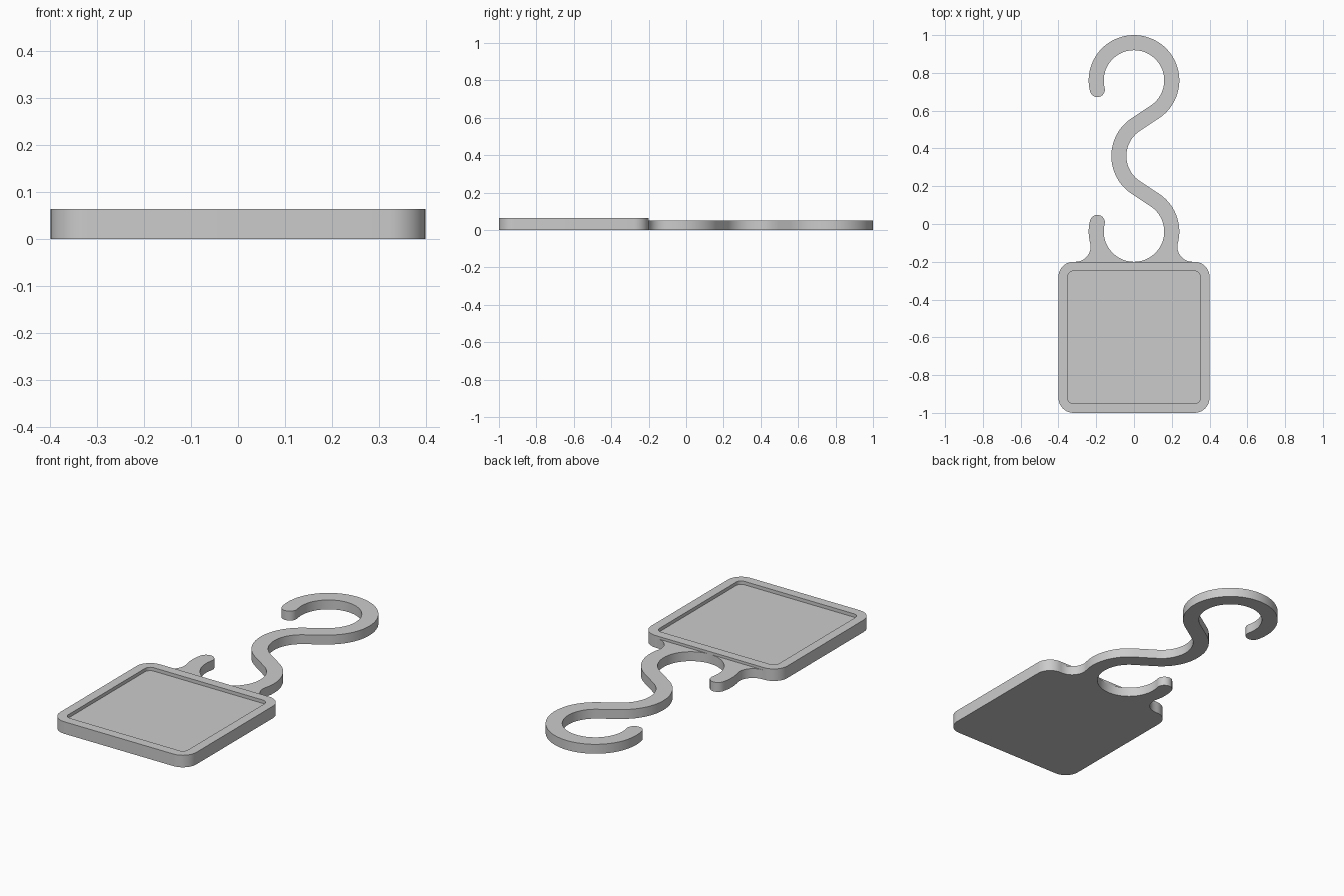
import bpy, bmesh
from math import radians, cos, sin, sqrt, atan2, acos, degrees
from mathutils import Vector

cube = bpy.data.objects.get("Cube")
if cube:
    bpy.data.objects.remove(cube, do_unlink=True)

GREY = (0.6, 0.6, 0.6, 1.0)
grey = bpy.data.materials.new("plain grey")
grey.use_nodes = True
grey.diffuse_color = GREY
grey.node_tree.nodes["Principled BSDF"].inputs["Base Color"].default_value = GREY


def polar(centre, radius, angle):
    a = radians(angle)
    return Vector((centre[0] + radius * cos(a), centre[1] + radius * sin(a)))


def arc(centre, radius, start, end, steps):
    """Points along an arc, angles in degrees."""
    return [polar(centre, radius, start + (end - start) * i / steps) for i in range(steps + 1)]


def loft(name, rings):
    """Closed solid through a list of (outline, height) rings, capped at both ends."""
    bm = bmesh.new()
    loops = [[bm.verts.new((p.x, p.y, z)) for p in pts] for pts, z in rings]
    for low, high in zip(loops, loops[1:]):
        for i in range(len(low)):
            j = (i + 1) % len(low)
            bm.faces.new((low[i], low[j], high[j], high[i]))
    bm.faces.new(loops[0][::-1])
    bm.faces.new(loops[-1])
    bmesh.ops.recalc_face_normals(bm, faces=bm.faces)
    mesh = bpy.data.meshes.new(name)
    bm.to_mesh(mesh)
    bm.free()
    obj = bpy.data.objects.new(name, mesh)
    bpy.context.collection.objects.link(obj)
    mesh.materials.append(grey)
    bpy.ops.object.select_all(action='DESELECT')
    obj.select_set(True)
    bpy.context.view_layer.objects.active = obj
    bpy.ops.object.shade_smooth_by_angle(angle=radians(30))


def rounded_square(half, radius, cy=-0.6):
    pts = []
    k = half - radius
    for i, (sx, sy) in enumerate([(1, 1), (-1, 1), (-1, -1), (1, -1)]):
        pts += arc((sx * k, cy + sy * k), radius, i * 90, i * 90 + 90, 10)
    return pts


# Square tray with a raised rim and a shallow recess
outer = rounded_square(0.4, 0.08)
inner = rounded_square(0.351, 0.03)
loft("tray", [(outer, 0), (outer, 0.064), (inner, 0.064), (inner, 0.046)])

# Double hook: three arcs of one band, joined by tangent straights
R, W = 0.2, 0.04
TOP, MID, LOW = Vector((0, 0.76)), Vector((0.12, 0.36)), Vector((0, -0.04))
d = MID - TOP
tangent = degrees(atan2(d.y, d.x) + acos(2 * R / d.length))
TIP = 14

# Concave fillets where the lower ring meets the tray edge
edge, fillet = -0.2, 0.08
fy = edge + fillet
fx = sqrt((R + W + fillet) ** 2 - (fy - LOW.y) ** 2)
meet = degrees(atan2(LOW.y - fy, fx))
right_fillet = arc((fx, fy), fillet, 270, 180 - meet, 12)
left_fillet = [Vector((-p.x, p.y)) for p in reversed(right_fillet)]
root = [Vector((-fx, edge - 0.02)), Vector((fx, edge - 0.02))]

# Outer side, from the lower tip up to the upper tip
outline = arc(LOW, R + W, 180 - TIP, 180 + meet, 8)
outline += left_fillet[1:] + root + right_fillet
outline += arc(LOW, R + W, -meet, -tangent, 20)[1:]
outline += arc(MID, R - W, 180 - tangent, 180 + tangent, 28)
outline += arc(TOP, R + W, tangent, 180 + TIP, 64)
outline += arc(polar(TOP, R, 180 + TIP), W, 180 + TIP, 360 + TIP, 16)[1:-1]

# Inner side, back down to the lower tip
outline += arc(TOP, R - W, 180 + TIP, tangent, 64)
outline += arc(MID, R + W, 180 + tangent, 180 - tangent, 28)
outline += arc(LOW, R - W, 360 - tangent, 180 - TIP, 64)
outline += arc(polar(LOW, R, 180 - TIP), W, -TIP, 180 - TIP, 16)[1:-1]
loft("double_hook", [(outline, 0), (outline, 0.05)])
